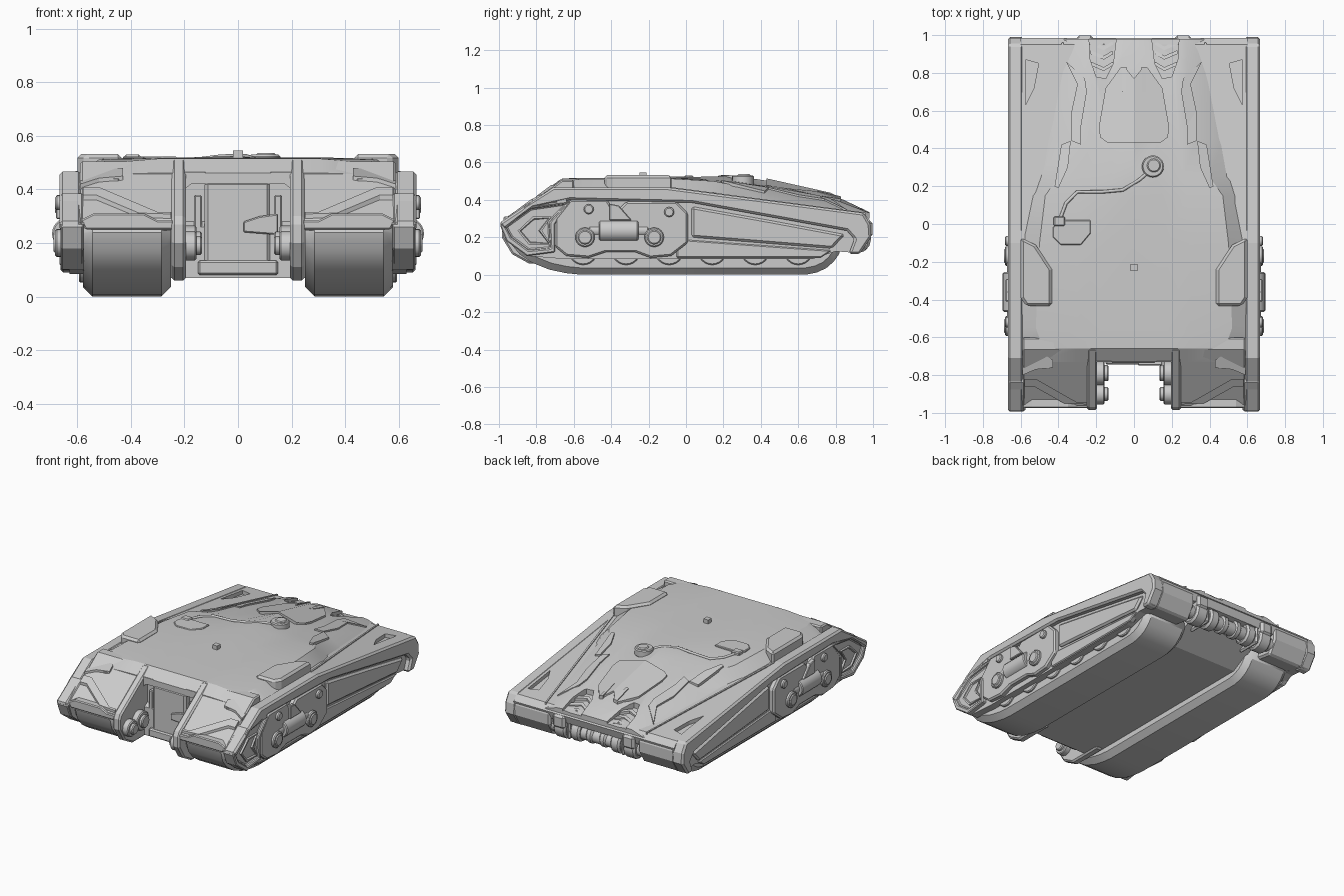
import bpy, bmesh
from mathutils import Vector
from mathutils.bvhtree import BVHTree

if "Cube" in bpy.data.objects:
    bpy.data.objects.remove(bpy.data.objects["Cube"])


def finish(name, bm, bev=0, mir=True, smooth=0, lim=0.7):
    bmesh.ops.recalc_face_normals(bm, faces=bm.faces)
    me = bpy.data.meshes.new(name)
    bm.to_mesh(me)
    ob = bpy.data.objects.new(name, me)
    bpy.context.collection.objects.link(ob)
    if smooth:
        bpy.ops.object.select_all(action='DESELECT')
        bpy.context.view_layer.objects.active = ob
        ob.select_set(True)
        bpy.ops.object.shade_smooth_by_angle(angle=smooth * 3.14159 / 180)
    if bev:
        m = ob.modifiers.new("bevel", 'BEVEL')
        m.width, m.segments, m.limit_method, m.angle_limit = bev, 1, 'ANGLE', lim
    if mir:
        ob.modifiers.new("mirror", 'MIRROR')
    return ob


def prism(name, pts, a, b, axis='x', bev=0, mir=True, inset=None, lim=0.7, top=None, smooth=0):
    """Extrude a profile: (y,z) along x, (x,z) along y or (x,y) along z; top = height function."""
    def co(p, t):
        if axis == 'x':
            return (t, p[0], p[1])
        if axis == 'y':
            return (p[0], t, p[1])
        return (p[0], p[1], t + (top(*p) if top else 0))
    bm = bmesh.new()
    lo = [bm.verts.new(co(p, a)) for p in pts]
    hi = [bm.verts.new(co(p, b)) for p in pts]
    n = len(pts)
    bm.faces.new(lo)
    cap = bm.faces.new(hi)
    for i in range(n):
        bm.faces.new((lo[i], lo[(i + 1) % n], hi[(i + 1) % n], hi[i]))
    bmesh.ops.recalc_face_normals(bm, faces=bm.faces)
    if inset:
        bmesh.ops.inset_region(bm, faces=[cap], thickness=inset[0], depth=0)
        bmesh.ops.inset_region(bm, faces=[cap], thickness=0.006, depth=-inset[1])
    return finish(name, bm, bev, mir, smooth, lim)


def box(name, x, y, z, bev=0, mir=True):
    return prism(name, [(y[0], z[0]), (y[1], z[0]), (y[1], z[1]), (y[0], z[1])], x[0], x[1], 'x', bev, mir)


def cyl(name, p, r, length, axis='x', seg=24, bev=0.006, mir=True):
    bm = bmesh.new()
    bmesh.ops.create_cone(bm, cap_ends=True, segments=seg, radius1=r, radius2=r, depth=length)
    d = Vector({'x': (1, 0, 0), 'y': (0, 1, 0), 'z': (0, 0, 1)}[axis])
    bm.transform(d.to_track_quat('Z', 'Y').to_matrix().to_4x4())
    bmesh.ops.translate(bm, verts=bm.verts, vec=p)
    return finish(name, bm, bev, mir, smooth=35)


def cut(ob, cutter):
    cutter.hide_render = True
    cutter.display_type = 'WIRE'
    m = ob.modifiers.new("cut", 'BOOLEAN')
    m.object, m.solver = cutter, 'EXACT'


# Upper hull: lofted cross-sections (y, x of four points outward, z of five points)
sections = [
    (-0.73, (.18, .30, .50, .59), (.462, .462, .462, .455, .42)),
    (-0.66, (.18, .30, .48, .59), (.515, .515, .515, .50, .46)),
    (-0.55, (.18, .30, .52, .59), (.517, .517, .517, .512, .465)),
    (-0.10, (.18, .30, .50, .60), (.52, .52, .52, .515, .45)),
    (0.15, (.15, .28, .47, .545), (.525, .51, .505, .50, .42)),
    (0.25, (.12, .26, .40, .52), (.53, .50, .495, .48, .40)),
    (0.45, (.12, .24, .33, .475), (.50, .46, .47, .455, .38)),
    (0.80, (.12, .22, .28, .405), (.42, .39, .40, .39, .335)),
    (0.98, (.11, .20, .28, .37), (.335, .335, .335, .33, .30))]
bm = bmesh.new()
rings = []
for y, xs, zs in sections:
    half = list(zip((0,) + xs, zs))
    ring = [(-x, z) for x, z in half[:0:-1]] + half
    rings.append([bm.verts.new((x, y, z)) for x, z in ring])
for r, s in zip(rings, rings[1:]):
    for i in range(len(r)):
        j = (i + 1) % len(r)
        bm.faces.new((r[i], r[j], s[j], s[i]))
bm.faces.new(rings[0])
bm.faces.new(rings[-1])
bvh = BVHTree.FromBMesh(bm)
hull = finish("upper_hull", bm, mir=False, smooth=22)


def height(x, y):
    hit = bvh.ray_cast(Vector((x, y, 2)), Vector((0, 0, -1)))[0]
    return hit.z if hit else 0.4


# Sloped deck, belly and rear corners
deck = prism("deck", [(-.66, .46), (-.1, .465), (.95, .327), (.985, .29), (.97, .24), (.8, .2), (-.66, .27)],
             -.6, .6, mir=False)
prism("belly", [(-.72, .07), (.68, .07), (.86, .17), (.86, .28), (-.66, .3), (-.72, .26)], -.26, .26, mir=False)
prism("rear_corner", [(.78, .3), (.95, .315), (.985, .28), (.985, .2), (.93, .11), (.8, .13)], .33, .6, bev=.012)
cut(deck, prism("slot_cutter", [(-.575, .87), (-.505, .85), (-.53, .72), (-.575, .63)], -.025, .2, 'z',
                top=lambda x, y: .465 - .1314 * (y + .1)))
cut(hull, prism("exhaust_cutter", [(.08, 1.1), (.24, 1.1), (.235, .88), (.2, .78), (.15, .77), (.11, .85)],
                -.035, .3, 'z', top=lambda x, y: height(x, min(y, .97))))
for i, y in enumerate((.84, .90, .95)):
    prism(f"exhaust_slat_{i}", [(.11, y), (.16, y - .03), (.23, y), (.23, y + .02), (.16, y - .01), (.11, y + .02)],
          -.05, -.016, 'z', top=height)

# Tracks and road wheels
track = [(-.96, .24), (-.94, .17), (-.89, .11), (-.82, .063), (-.73, .027), (-.64, .008), (-.56, 0), (.64, 0),
         (.70, .012), (.75, .035), (.79, .07), (.84, .14), (.8, .25), (-.6, .28), (-.93, .29)]
prism("track", track, .25, .58, bev=.036, lim=.9, smooth=40)
for i in range(6):
    cyl(f"road_wheel_{i}", (.57, -.55 + i * .23, .13), .078, .05)

# Side armour: skirt, upper rail, framed front opening, rear panel
prism("side_skirt", [(-.985, .27), (-.71, .455), (-.1, .455), (.95, .31), (.985, .25), (.98, .2), (.93, .115),
                     (.8, .125), (.68, .085), (-.66, .085), (-.85, .1), (-.95, .18)], .575, .63)
prism("side_rail", [(-1, .275), (-.71, .467), (-.1, .467), (.95, .33), (.985, .27), (.99, .2), (.93, .11), (.87, .11),
                    (.9, .19), (.86, .235), (.03, .385), (-.62, .4), (-.85, .35), (-.97, .24)], .585, .668, bev=.012)
prism("front_frame", [(-.995, .265), (-.84, .385), (-.61, .395), (-.7, .27), (-.7, .12), (-.85, .1), (-.96, .18)],
      .58, .662, bev=.006, inset=(.03, .02))
prism("front_inner_panel", [(-.9, .235), (-.82, .31), (-.72, .31), (-.77, .235), (-.72, .16), (-.84, .16)],
      .63, .655, inset=(.012, .01))
prism("rear_panel", [(.03, .365), (.45, .29), (.85, .215), (.78, .14), (.03, .2)], .6, .648, bev=.012)
prism("lower_skirt_strip", [(-.05, .19), (.78, .13), (.72, .09), (-.05, .09)], .6, .64, bev=.006)

# Side machinery module
prism("module_plate", [(-.7, .15), (-.64, .1), (-.52, .09), (-.43, .12), (-.27, .12), (-.19, .09), (-.08, .1),
                       (.01, .17), (.01, .33), (-.05, .39), (-.32, .39), (-.38, .33), (-.42, .4), (-.62, .4),
                       (-.7, .3)], .62, .664, bev=.01)
for i, y in enumerate((-.54, -.17)):
    cyl(f"module_hub_{i}", (.668, y, .2), .052, .03)
    cyl(f"module_hub_cap_{i}", (.675, y, .2), .038, .028)
    cyl(f"module_bolt_{i}", (.668, (-.52, -.09)[i], (.35, .335)[i]), .027, .03, seg=12)
cyl("module_piston", (.635, -.36, .235), .06, .21, 'y')
cyl("module_piston_rod", (.64, -.36, .235), .032, .32, 'y')
prism("module_bracket", [(-.41, .29), (-.29, .29), (-.36, .37), (-.41, .38)], .65, .68, bev=.004)
box("module_fuse", (.6, .666), (-.69, -.64), (.385, .41))


# Front pods over the tracks, with sloped brow and diagonal armour plates
def pod_slope(x, y):
    return .513 + (y + .665) * .747


prism("front_pod", [(-.6, .505), (-.665, .505), (-.95, .295), (-.965, .285), (-.965, .262), (-.9, .26), (-.6, .27)],
      .235, .59, bev=.008)
prism("front_brow", [(.59, -.62), (.59, -.80), (.52, -.77), (.43, -.76), (.43, -.72)], -.05, .008, 'z',
      top=lambda x, y: min(pod_slope(x, y), .51 - max(x - .43, 0) * .3))
prism("front_diagonal_plate", [(.25, -.945), (.3, -.945), (.52, -.82), (.58, -.82), (.58, -.86), (.53, -.86),
                               (.37, -.95), (.25, -.955)], -.05, .012, 'z', top=pod_slope)
box("front_light", (.44, .50), (-.765, -.7), (.40, .447), bev=.008)
prism("front_lip", [(.24, .25), (.57, .25), (.59, .285), (.54, .31), (.35, .31), (.3, .285), (.24, .285)],
      -.975, -.9, 'y', bev=.006)
prism("notch_wall", [(-.6, .51), (-.67, .51), (-.97, .3), (-.985, .27), (-.985, .2), (-.93, .11), (-.84, .06),
                     (-.6, .06)], .195, .248, bev=.01)

# Machinery inside the front notch
for i, (y, z, r) in enumerate(((-.9, .19, .055), (-.79, .2, .065))):
    cyl(f"notch_drum_{i}", (.185, y, z), r, .06, seg=12)
    cyl(f"notch_drum_cap_{i}", (.165, y, z), r * .65, .06, seg=12)
box("notch_back_wall", (-.2, .2), (-.69, -.6), (.08, .46), mir=False)
box("notch_block", (-.125, .12), (-.735, -.65), (.12, .43), bev=.012, mir=False)
box("notch_pillar", (.135, .165), (-.72, -.65), (.13, .38), bev=.006)
box("notch_shelf", (-.15, .15), (-.745, -.6), (.08, .135), bev=.008, mir=False)
prism("notch_latch", [(.02, .24), (.15, .23), (.15, .31), (.08, .3), (.02, .28)], -.75, -.68, 'y', .005, False)
prism("notch_lintel_corner", [(.12, .465), (.2, .465), (.2, .4)], -.73, -.66, 'y')

# Raised pads, spine hatch, flank covers and surface strips
prism("top_pad", [(.435, -.435), (.57, -.435), (.6, -.39), (.6, -.07), (.52, -.11), (.435, -.24)],
      .44, .532, 'z', bev=.014)
prism("spine_hatch", [(0, .43), (.14, .43), (.18, .46), (.185, .52), (.15, .72), (.07, .83), (.04, .82), (0, .77)],
      -.05, .012, 'z', top=height)
prism("spine_rib", [(.045, .70), (.06, .70), (.065, .83), (.04, .83)], -.02, .018, 'z', top=height)
for i, q in enumerate(([(.36, .86), (.26, .77), (.25, .70), (.30, .74)], [(.25, .70), (.28, .52), (.33, .6), (.30, .74)],
                       [(.28, .52), (.28, .42), (.33, .44), (.33, .6)])):
    prism(f"flank_cover_{i}", q, -.04, .01, 'z', top=height)
prism("flank_blade", [(.335, .44), (.385, .42), (.42, .2), (.40, .19), (.35, .3)], -.04, .012, 'z', top=height)
prism("deck_seam_strip", [(.372, .96), (.382, .96), (.607, -.08), (.595, -.08)], -.06, .006, 'z',
      top=lambda x, y: .465 - .1314 * (y + .1))

# Small roof fittings: sensor, turning cap, pipe, outlet
box("roof_sensor", (-.018, .018), (-.248, -.212), (.5, .546), mir=False)
cyl("roof_cap_base", (.1, .305, .505), .058, .05, 'z', mir=False)
cyl("roof_cap_top", (.105, .31, .522), .036, .03, 'z', mir=False)
cu = bpy.data.curves.new("roof_pipe", 'CURVE')
cu.dimensions, cu.bevel_depth, cu.bevel_resolution = '3D', .009, 2
path = [(.07, .27), (.03, .235), (-.06, .18), (-.17, .17), (-.3, .17), (-.36, .11), (-.39, .03)]
sp = cu.splines.new('POLY')
sp.points.add(len(path) - 1)
for p, (x, y) in zip(sp.points, path):
    p.co = (x, y, height(x, y) + .002, 1)
bpy.context.collection.objects.link(bpy.data.objects.new("roof_pipe", cu))
box("pipe_outlet", (-.425, -.365), (-.01, .04), (.5, .53), bev=.006, mir=False)
prism("outlet_pad", [(-.43, -.02), (-.43, -.07), (-.39, -.11), (-.28, -.11), (-.23, -.05), (-.23, .02), (-.4, .02)],
      .5, .524, 'z', .004, False)

# Rear machinery under the deck edge
cyl("rear_axle", (0, .92, .185), .045, .7, mir=False)
for i, (x, r, w) in enumerate(((.05, .06, .05), (.15, .07, .07), (.26, .075, .09))):
    cyl(f"rear_collar_{i}", (x, .915, .19), r, w, seg=12, bev=.012)
box("rear_mount", (.19, .215), (.8, .97), (.13, .3), bev=.01)
box("rear_hinge", (.215, .305), (.9, .998), (.2, .29), bev=.015)
